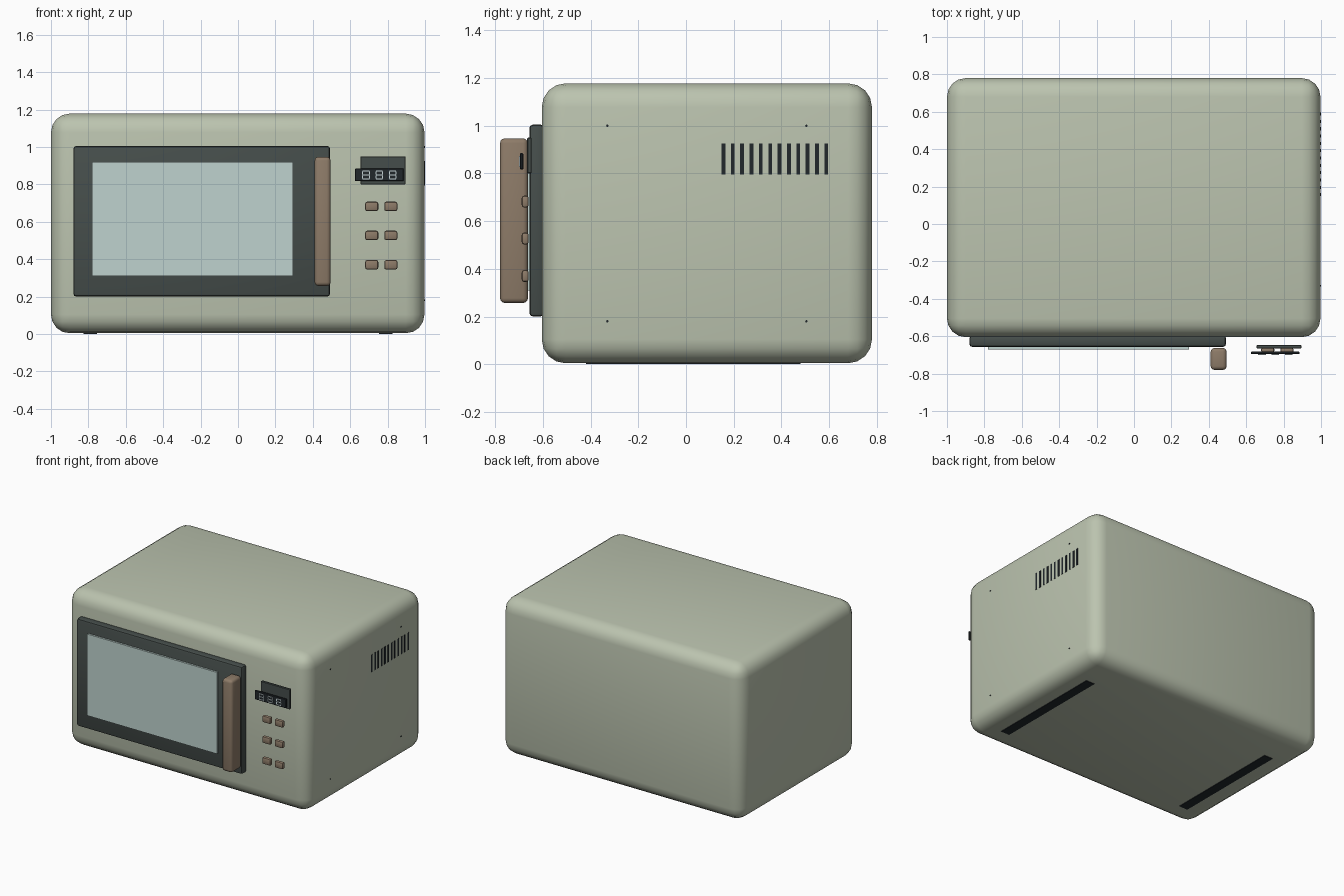
import bpy, bmesh, math
from mathutils import Matrix

if "Cube" in bpy.data.objects:
    bpy.data.objects.remove(bpy.data.objects["Cube"])


def material(name, rgb):
    m = bpy.data.materials.new(name)
    m.diffuse_color = (*rgb, 1)
    m.use_nodes = True
    m.node_tree.nodes["Principled BSDF"].inputs["Base Color"].default_value = m.diffuse_color
    return m


SAGE = material("sage enamel", (0.50, 0.55, 0.43))
DARK = material("dark trim", (0.06, 0.075, 0.07))
GLASS = material("window glass", (0.52, 0.65, 0.62))
TAN = material("tan plastic", (0.27, 0.20, 0.14))
BLACK = material("black", (0.015, 0.02, 0.024))
PALE = material("pale segment", (0.60, 0.70, 0.72))


def finish(name, bm, mat):
    me = bpy.data.meshes.new(name)
    bm.to_mesh(me)
    bm.free()
    me.materials.append(mat)
    ob = bpy.data.objects.new(name, me)
    bpy.context.collection.objects.link(ob)
    bpy.ops.object.select_all(action='DESELECT')
    ob.select_set(True)
    bpy.context.view_layer.objects.active = ob
    bpy.ops.object.shade_smooth_by_angle(angle=math.radians(35))
    return ob


def box(name, x, y, z, mat, bevel=0, segments=3):
    """Box from (min, max) ranges, with optional rounded edges."""
    bm = bmesh.new()
    bmesh.ops.create_cube(bm, size=1)
    for v in bm.verts:
        v.co = [r[0] + (c + 0.5) * (r[1] - r[0]) for c, r in zip(v.co, (x, y, z))]
    if bevel:
        bmesh.ops.bevel(bm, geom=bm.edges[:], offset=bevel, segments=segments,
                        profile=0.5, affect='EDGES', clamp_overlap=True)
    return finish(name, bm, mat)


def around(c, size):
    return (c - size / 2, c + size / 2)


# Cabinet
box("cabinet", (-1, 0.997), (-0.605, 0.78), (0.004, 1.178), SAGE, 0.1, 4)

# Foot runners, almost flush with the underside
for side, x in (("left", -0.79), ("right", 0.79)):
    box(f"foot_runner_{side}", around(x, 0.07), (-0.42, 0.48), (0, 0.05), BLACK)

# Door frame, window and handle
box("door", (-0.88, 0.492), (-0.657, -0.595), (0.2, 1.005), DARK, 0.015, 2)
box("door_window", (-0.78, 0.295), (-0.671, -0.65), (0.31, 0.92), GLASS)
box("door_handle", (0.41, 0.495), (-0.78, -0.663), (0.257, 0.947), TAN, 0.02, 3)

# Control panel with display
box("display_backing", (0.655, 0.895), (-0.666, -0.647), (0.80, 0.95), DARK, 0.003, 1)
box("display", (0.626, 0.885), (-0.696, -0.682), (0.817, 0.885), BLACK, 0.003, 1)

# Display bars, three identical cells
W, H, T = 0.036, 0.042, 0.005
for i, cx in enumerate((0.684, 0.755, 0.827)):
    bars = [(0, k * H / 2, W, T) for k in (-1, 0, 1)]
    bars += [(s * W / 2, k * H / 4, T, H / 2 - T) for s in (-1, 1) for k in (-1, 1)]
    for j, (dx, dz, w, h) in enumerate(bars):
        box(f"display_bar_{i}_{j}", around(cx + dx, w), (-0.70, -0.694),
            around(0.85 + dz, h), PALE)

# Buttons
for row, z in enumerate((0.682, 0.527, 0.37)):
    for col, x in enumerate((0.715, 0.817)):
        box(f"button_{row}_{col}", around(x, 0.07), (-0.689, -0.66),
            around(z, 0.05), TAN, 0.01, 2)

# Vent slots on the right side
for i in range(12):
    box(f"vent_slot_{i}", (0.98, 0.999), around(0.157 + i * 0.0392, 0.016),
        (0.795, 0.925), BLACK)

# Screws on the right side
for i, (y, z) in enumerate(((-0.33, 1.0), (0.505, 1.0), (-0.33, 0.18), (0.505, 0.18))):
    bm = bmesh.new()
    bmesh.ops.create_cone(bm, cap_ends=True, segments=12, radius1=0.005, radius2=0.005,
                          depth=0.02, matrix=Matrix.Translation((0.99, y, z))
                          @ Matrix.Rotation(math.pi / 2, 4, 'Y'))
    finish(f"screw_{i}", bm, BLACK)
